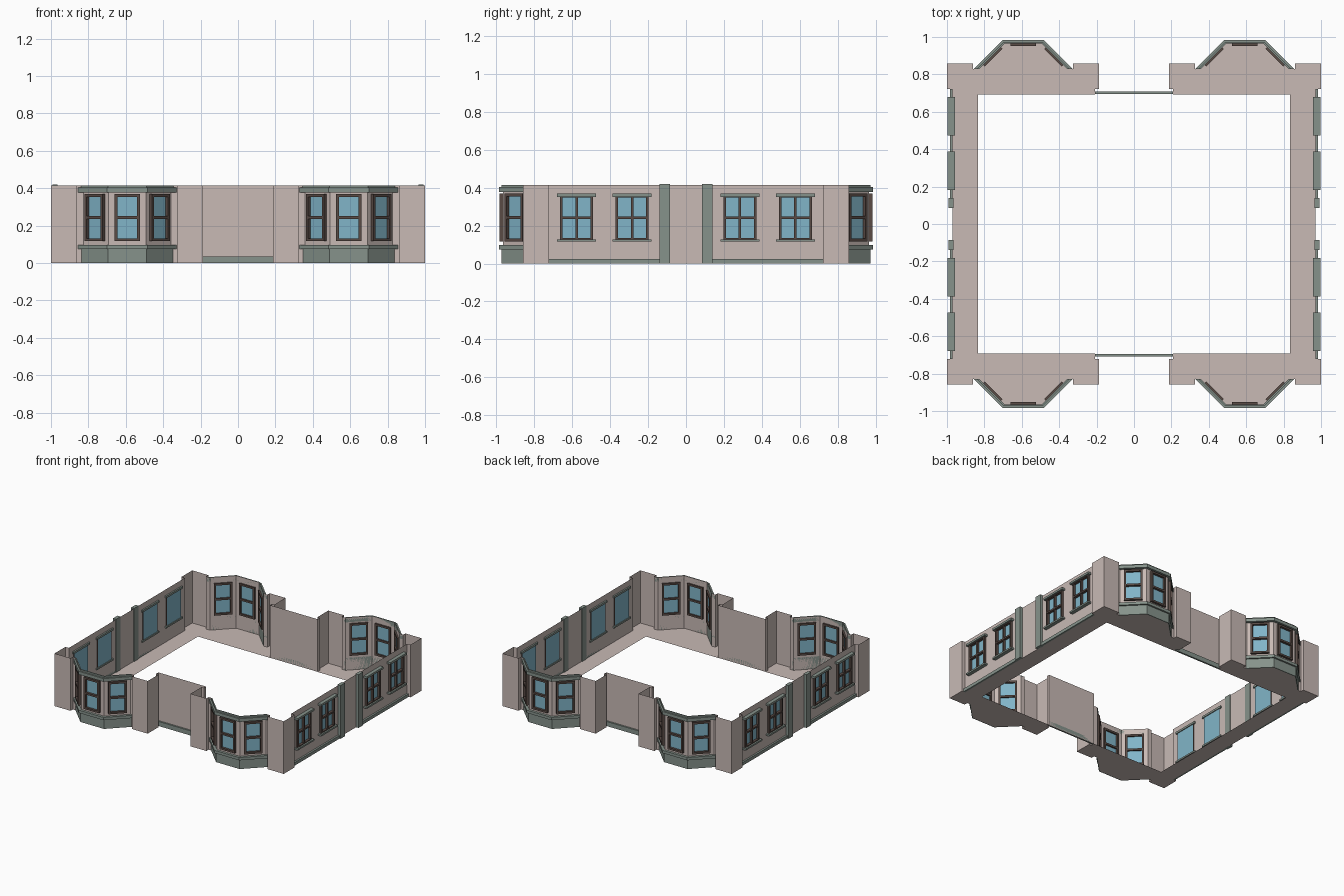
import bpy, bmesh, math
from mathutils import Vector

if "Cube" in bpy.data.objects:
    bpy.data.objects.remove(bpy.data.objects["Cube"])

H = 0.415                      # wall height
BX, BY, BH, BE = 0.592, -0.965, 0.10, 0.235   # bay: centre x, front y, half front, half at root
ROOT = -0.83


def mat(name, rgb):
    m = bpy.data.materials.new(name)
    m.diffuse_color = (*rgb, 1)
    m.use_nodes = True
    m.node_tree.nodes["Principled BSDF"].inputs["Base Color"].default_value = m.diffuse_color
    return m


STONE = mat("stone", (0.58, 0.49, 0.46))
TRIM = mat("trim", (0.24, 0.29, 0.26))
WOOD = mat("dark_wood", (0.10, 0.07, 0.06))
GLASS = mat("glass", (0.22, 0.46, 0.58))


def finish(bm, name, material):
    """One quarter becomes four through a mirror modifier."""
    bmesh.ops.remove_doubles(bm, verts=bm.verts, dist=1e-5)
    me = bpy.data.meshes.new(name)
    bm.to_mesh(me)
    bm.free()
    me.materials.append(material)
    ob = bpy.data.objects.new(name, me)
    bpy.context.collection.objects.link(ob)
    mod = ob.modifiers.new("four_quarters", 'MIRROR')
    mod.use_axis = (True, True, False)
    mod.merge_threshold = 1e-4
    return ob


def face(bm, pts):
    return bm.faces.new([bm.verts.new(p) for p in pts])


def prism(bm, outline, z0, z1):
    """Closed upright prism over a 2D outline."""
    lo = [bm.verts.new((x, y, z0)) for x, y in outline]
    hi = [bm.verts.new((x, y, z1)) for x, y in outline]
    new = [bm.faces.new(lo[::-1]), bm.faces.new(hi)]
    for i in range(len(lo)):
        j = (i + 1) % len(lo)
        new.append(bm.faces.new((lo[i], lo[j], hi[j], hi[i])))
    bmesh.ops.recalc_face_normals(bm, faces=new)


class Segment:
    """Straight wall run: u along it, d outward from it."""
    def __init__(self, a, b):
        self.a, b = Vector(a), Vector(b)
        self.length = (b - self.a).length
        self.u = (b - self.a).normalized()
        self.n = Vector((self.u.y, -self.u.x))

    def at(self, u, d=0.0):
        return tuple(self.a + self.u * u + self.n * d)

    def box(self, bm, u0, u1, d0, d1, z0, z1):
        prism(bm, [self.at(u0, d1), self.at(u1, d1), self.at(u1, d0), self.at(u0, d0)], z0, z1)

    def quad(self, bm, u0, u1, z0, z1, d=0.0):
        p, q = self.at(u0, d), self.at(u1, d)
        face(bm, [(*p, z0), (*q, z0), (*q, z1), (*p, z1)])

    def wall(self, bm, centres, half, z0, z1):
        """Wall sheet with window openings left out."""
        u = 0.0
        for c in centres:
            self.quad(bm, u, c - half, 0, H)
            self.quad(bm, c - half, c + half, 0, z0)
            self.quad(bm, c - half, c + half, z1, H)
            u = c + half
        self.quad(bm, u, self.length, 0, H)

    def sash(self, bm, c, half, z0, z1, t, d0, d1, cross):
        """Window frame with its bars."""
        zm = (z0 + z1) / 2
        for s in (-1, 1):
            e = sorted((c + s * half, c + s * (half - t)))
            self.box(bm, *e, d0, d1, z0, z1)
        for za, zb in ((z0, z0 + t), (zm - t / 2, zm + t / 2), (z1 - t, z1)):
            self.box(bm, c - half + t, c + half - t, d0, d1, za, zb)
        if cross:
            self.box(bm, c - t / 2, c + t / 2, d0, d1 - 0.002, z0 + t, z1 - t)


def bay_line(d):
    """Bay plan offset outward by d."""
    f, e = BH + d * math.tan(math.pi / 8), BE + d * math.sqrt(2)
    return [(BX - e, ROOT), (BX - f, BY - d), (BX + f, BY - d), (BX + e, ROOT)]


# Outer wall line of one quarter, front centre round to right centre
path = [(0, -.695), (.208, -.695), (.208, -.722), (.187, -.722), (.187, -.858),
        (.325, -.858), (.325, ROOT)] + bay_line(0) + [
        (.86, ROOT), (.86, -.858), (1, -.858), (1, -.722), (.97, -.722), (.97, 0)]
segs = [Segment(a, b) for a, b in zip(path, path[1:])]
bays, side = segs[7:10], segs[-1]
side_centres = (.145, .438)

# Walls
bm = bmesh.new()
for s in segs:
    if s in bays:
        s.wall(bm, [s.length / 2], .067, .117, .368)
    elif s is side:
        s.wall(bm, side_centres, .087, .122, .36)
    else:
        s.wall(bm, [], 0, 0, 0)
finish(bm, "outer_walls", STONE)

# Floor ring
bm = bmesh.new()
face(bm, [(x, y, 0) for x, y in path[1:] + [(.835, 0), (.835, -.693), (.208, -.693)]])
finish(bm, "floor_ring", STONE)

# Bay mouldings: plinth, sill band, cornice and its cap
for name, d, z0, z1 in (("bay_plinth", .007, 0, .075), ("bay_sill_band", .02, .075, .097),
                        ("bay_cornice", .02, .378, .403), ("bay_cornice_cap", .008, .403, H)):
    bm = bmesh.new()
    inner, outer = bay_line(0.0), bay_line(d)
    for i in range(3):
        prism(bm, [outer[i], outer[i + 1], inner[i + 1], inner[i]], z0, z1)
    bmesh.ops.remove_doubles(bm, verts=bm.verts, dist=1e-5)
    shared = [f for f in bm.faces if all(len(e.link_faces) > 2 for e in f.edges)]
    bmesh.ops.delete(bm, geom=shared, context='FACES_ONLY')
    finish(bm, name, TRIM)

# Window frames and panes
frames, panes = bmesh.new(), bmesh.new()
for s in bays:
    c = s.length / 2
    s.sash(frames, c, .067, .117, .368, .015, -.012, .018, False)
    s.quad(panes, c - .067, c + .067, .117, .368)
for c in side_centres:
    side.sash(frames, c, .087, .122, .36, .013, -.004, .016, True)
    side.quad(panes, c - .087, c + .087, .122, .36, -.006)
finish(frames, "window_frames", WOOD)
finish(panes, "window_panes", GLASS)

# Side window heads and sills
bm = bmesh.new()
for c in side_centres:
    side.box(bm, c - .103, c + .103, -.012, .028, .352, .368)
    side.box(bm, c - .103, c + .103, -.012, .028, .115, .128)
finish(bm, "window_heads_and_sills", TRIM)

# Side pilasters
bm = bmesh.new()
side.box(bm, .722 - .14, .722 - .085, -.005, .022, 0, .42)
finish(bm, "pilasters", TRIM)

# Plinths: side walls and recessed entrance wall
bm = bmesh.new()
side.box(bm, 0, .722 - .14, 0, .014, 0, .025)
finish(bm, "side_plinth", TRIM)
bm = bmesh.new()
prism(bm, [(0, -.708), (.208, -.708), (.208, -.695), (0, -.695)], 0, .036)
finish(bm, "entrance_plinth", TRIM)
